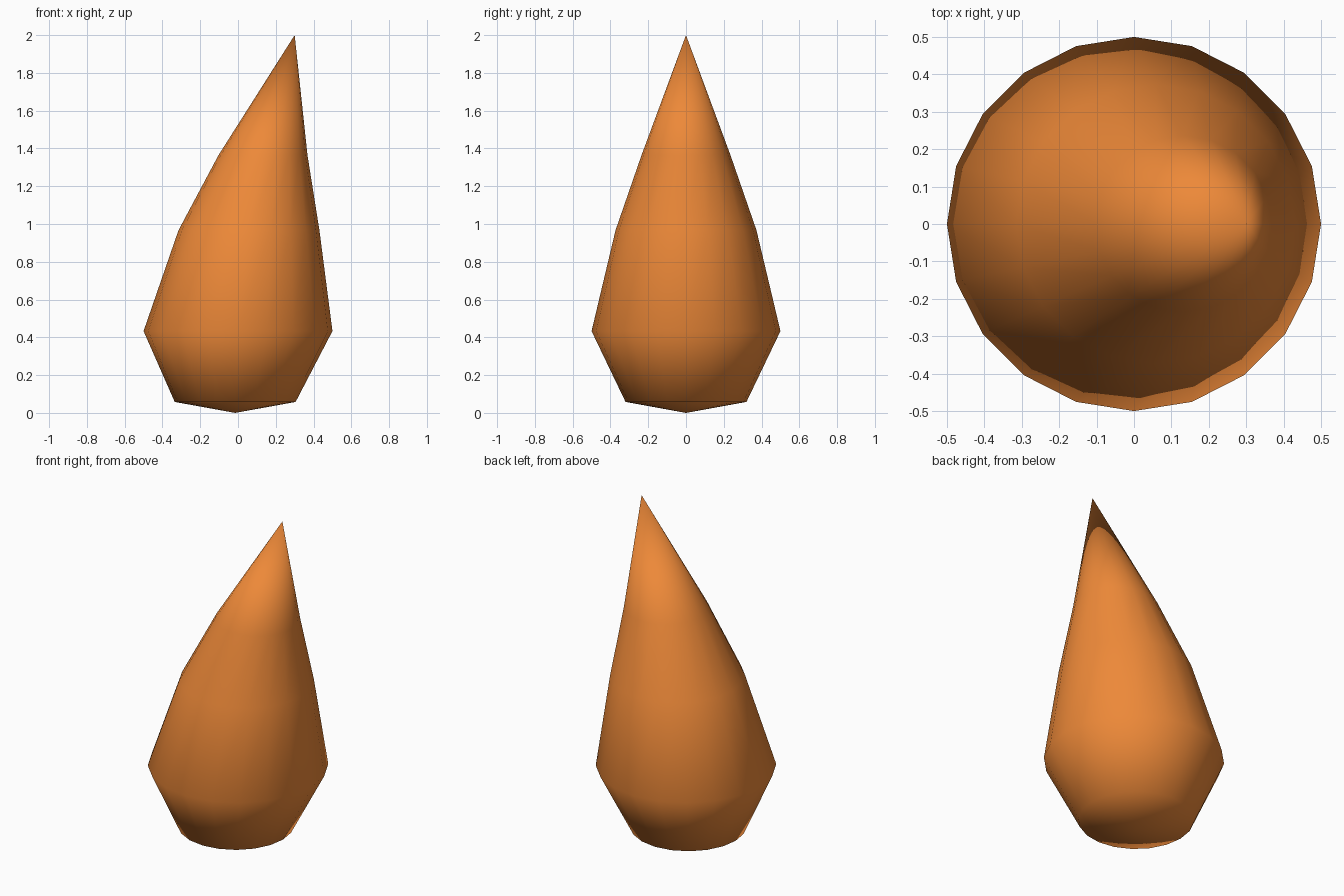
import bpy, bmesh
from math import cos, sin, tau

if "Cube" in bpy.data.objects:
    bpy.data.objects.remove(bpy.data.objects["Cube"])

SIDES = 20
# Cross-sections from bottom to top: (centre x, radius, z)
RINGS = [(-0.015, 0.32, 0.058), (0.0, 0.5, 0.433),
         (0.058, 0.373, 0.967), (0.132, 0.236, 1.363)]

bm = bmesh.new()

# Stacked rings leaning toward +x
loops = [[bm.verts.new((cx + r * cos(tau * i / SIDES), r * sin(tau * i / SIDES), z))
          for i in range(SIDES)] for cx, r, z in RINGS]
base = bm.verts.new((-0.015, 0, 0))
tip = bm.verts.new((0.3, 0, 2))

for i in range(SIDES):
    j = (i + 1) % SIDES
    for lo, hi in zip(loops, loops[1:]):
        bm.faces.new((lo[i], lo[j], hi[j], hi[i]))
    bm.faces.new((base, loops[0][j], loops[0][i]))
    bm.faces.new((loops[-1][i], loops[-1][j], tip))

# Smooth shading throughout
for f in bm.faces:
    f.smooth = True
bm.normal_update()

mesh = bpy.data.meshes.new("leaning_spike")
bm.to_mesh(mesh)
bm.free()

orange = bpy.data.materials.new("orange")
orange.diffuse_color = (0.85, 0.25, 0.04, 1)
orange.use_nodes = True
orange.node_tree.nodes["Principled BSDF"].inputs["Base Color"].default_value = orange.diffuse_color
mesh.materials.append(orange)
spike = bpy.data.objects.new("leaning_spike", mesh)
bpy.context.collection.objects.link(spike)
